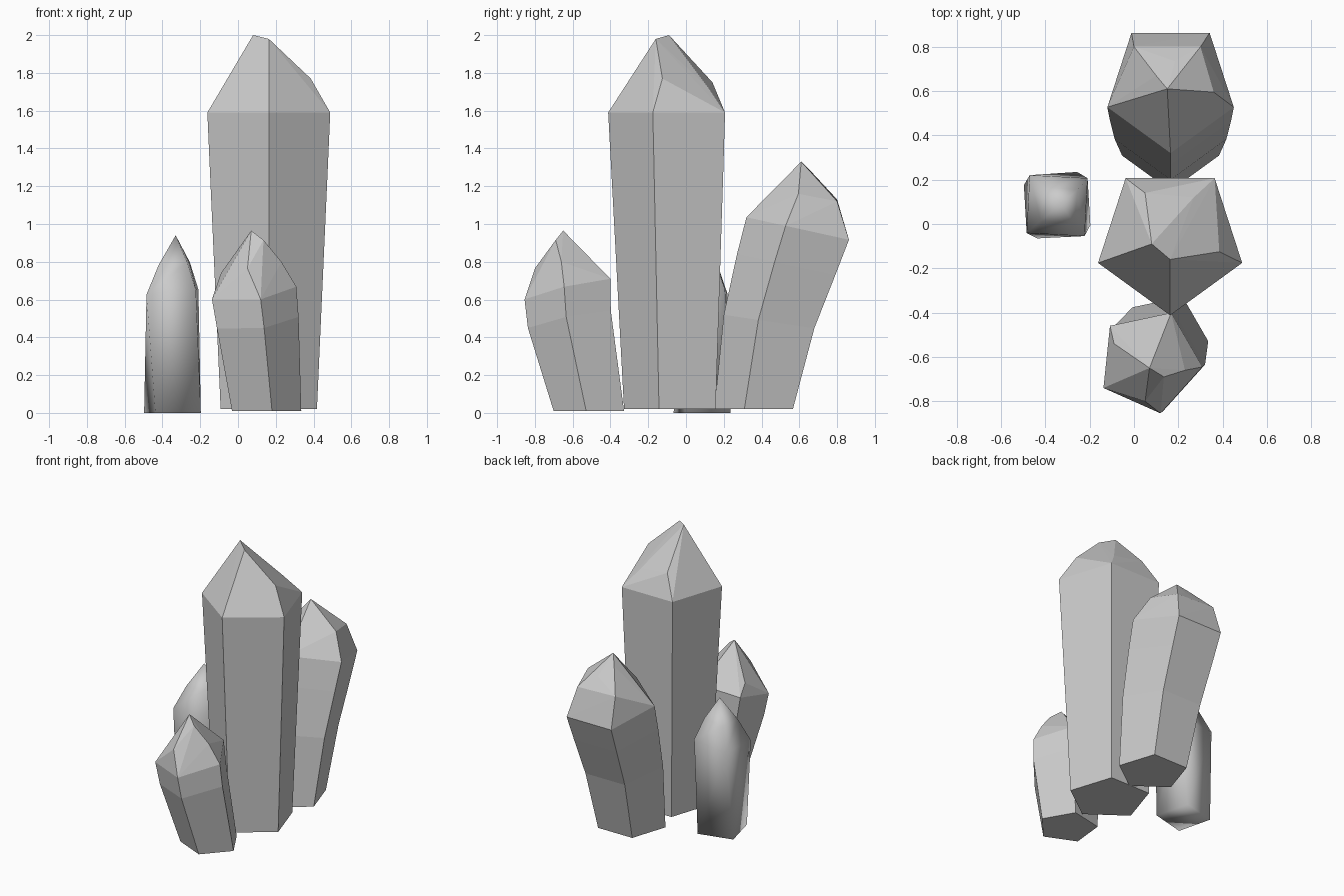
import bpy, bmesh, math

if "Cube" in bpy.data.objects:
    bpy.data.objects.remove(bpy.data.objects["Cube"])


def crystal(name, sides, rings, tip, smooth=False):
    """Rings: (x, y, z, radius, start angle, x slope, y slope); tip: points hulled onto the last ring."""
    bm = bmesh.new()
    loops = []
    for cx, cy, cz, r, start, sx, sy in rings:
        loop = []
        for k in range(sides):
            a = math.radians(start + 360 * k / sides)
            dx, dy = r * math.cos(a), r * math.sin(a)
            loop.append(bm.verts.new((cx + dx, cy + dy, cz + sx * dx + sy * dy)))
        loops.append(loop)
    # base and shaft
    bm.faces.new(loops[0][::-1])
    for low, high in zip(loops, loops[1:]):
        for k in range(sides):
            n = (k + 1) % sides
            bm.faces.new((low[k], low[n], high[n], high[k]))
    # faceted point
    top = loops[-1]
    shaft = set(bm.faces)
    points = [bm.verts.new(p) for p in tip]
    bmesh.ops.convex_hull(bm, input=top + points)
    ring = set(top)
    inner = [f for f in bm.faces if f not in shaft and all(v in ring for v in f.verts)]
    bmesh.ops.delete(bm, geom=inner, context='FACES_ONLY')
    bmesh.ops.recalc_face_normals(bm, faces=bm.faces[:])
    for f in bm.faces:
        f.smooth = smooth
    mesh = bpy.data.meshes.new(name)
    bm.to_mesh(mesh)
    bm.free()
    ob = bpy.data.objects.new(name, mesh)
    bpy.context.collection.objects.link(ob)
    return ob


# Tall central crystal
crystal("main_crystal", 5,
        [(0.163, -0.06, 0.02, 0.268, -90, 0, 0),
         (0.163, -0.068, 1.33, 0.33, -90, 0, 0),
         (0.163, -0.07, 1.59, 0.342, -90, 0, 0)],
        [(0.08, -0.09, 2.0), (0.163, -0.16, 1.98), (0.385, -0.125, 1.77),
         (0.05, 0.14, 1.75), (0.27, 0.12, 1.72)])

# Back crystal leaning backwards
crystal("back_crystal", 5,
        [(0.165, 0.38, 0.02, 0.23, -90, 0, 0),
         (0.165, 0.465, 0.48, 0.265, -90, 0, -0.15),
         (0.165, 0.558, 0.78, 0.288, -90, 0, -0.21),
         (0.165, 0.62, 0.97, 0.30, -90, 0, -0.22)],
        [(0.15, 0.61, 1.33), (0.10, 0.67, 1.27), (0.36, 0.595, 1.16),
         (0.185, 0.735, 1.2), (0.30, 0.80, 1.12), (0.0, 0.80, 1.13)])

# Short front crystal leaning forwards
crystal("front_crystal", 5,
        [(0.139, -0.508, 0.01, 0.197, -78, 0, 0),
         (0.09, -0.61, 0.49, 0.232, -78, 0.1, 0.2),
         (0.07, -0.62, 0.65, 0.24, -78, 0.1, 0.23)],
        [(0.07, -0.65, 0.965), (0.135, -0.69, 0.915), (0.23, -0.66, 0.80),
         (-0.09, -0.54, 0.74), (0.05, -0.80, 0.765)])

# Small twisted side crystal, smooth shaded
crystal("side_crystal", 4,
        [(-0.347, 0.085, 0.0, 0.175, 59, 0, 0),
         (-0.347, 0.083, 0.64, 0.185, 42, 0.1, 0),
         (-0.338, 0.085, 0.79, 0.108, 40, 0.1, 0)],
        [(-0.33, 0.09, 0.94)], smooth=True)
